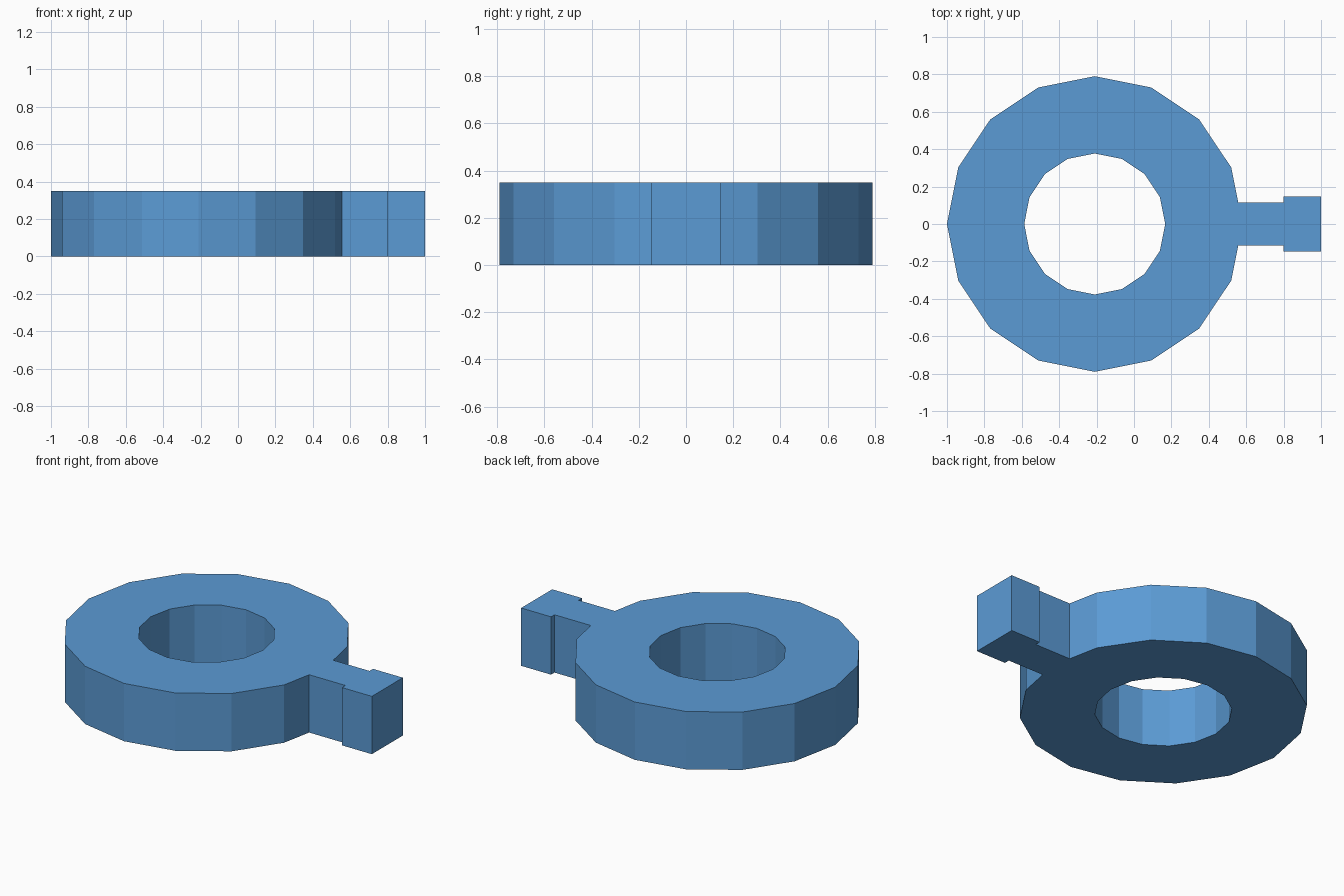
import bpy
import bmesh
import math

cube = bpy.data.objects.get("Cube")
if cube:
    bpy.data.objects.remove(cube, do_unlink=True)

SIDES = 16
CENTRE_X = -0.21
OUTER_R, INNER_R = 0.79, 0.377
HEIGHT = 0.35
NECK_HALF, END_HALF = 0.115, 0.148
END_START, END_TIP = 0.80, 1.0

blue = bpy.data.materials.new("soft blue")
blue.use_nodes = True
colour = (0.105, 0.328, 0.665, 1.0)
blue.diffuse_color = colour
blue.node_tree.nodes["Principled BSDF"].inputs["Base Color"].default_value = colour


def circle(radius):
    """Corner points of the ring, counter-clockwise from +x."""
    step = 2 * math.pi / SIDES
    return [(CENTRE_X + radius * math.cos(i * step), radius * math.sin(i * step))
            for i in range(SIDES)]


def add_loop(bm, points):
    verts = [bm.verts.new((x, y, 0)) for x, y in points]
    return [bm.edges.new((v, verts[(i + 1) % len(verts)])) for i, v in enumerate(verts)]


# Outer outline: the tab replaces the ring's corner at +x
outer = circle(OUTER_R)
(x0, _), (x1, y1) = outer[0], outer[1]
root_x = x0 + (x1 - x0) * NECK_HALF / y1
half_tab = [(END_TIP, END_HALF), (END_START, END_HALF),
            (END_START, NECK_HALF), (root_x, NECK_HALF)]
mirrored_tab = [(x, -y) for x, y in reversed(half_tab)]
outline = half_tab + outer[1:] + mirrored_tab

# Fill between outline and hole, then extrude to full height
bm = bmesh.new()
edges = add_loop(bm, outline) + add_loop(bm, circle(INNER_R))
bmesh.ops.triangle_fill(bm, use_beauty=True, edges=edges)
result = bmesh.ops.extrude_face_region(bm, geom=bm.faces[:], use_keep_orig=True)
top = [g for g in result["geom"] if isinstance(g, bmesh.types.BMVert)]
bmesh.ops.translate(bm, verts=top, vec=(0, 0, HEIGHT))
bmesh.ops.recalc_face_normals(bm, faces=bm.faces[:])

mesh = bpy.data.meshes.new("ring_with_tab")
bm.to_mesh(mesh)
bm.free()
mesh.materials.append(blue)
bpy.context.collection.objects.link(bpy.data.objects.new("ring_with_tab", mesh))
